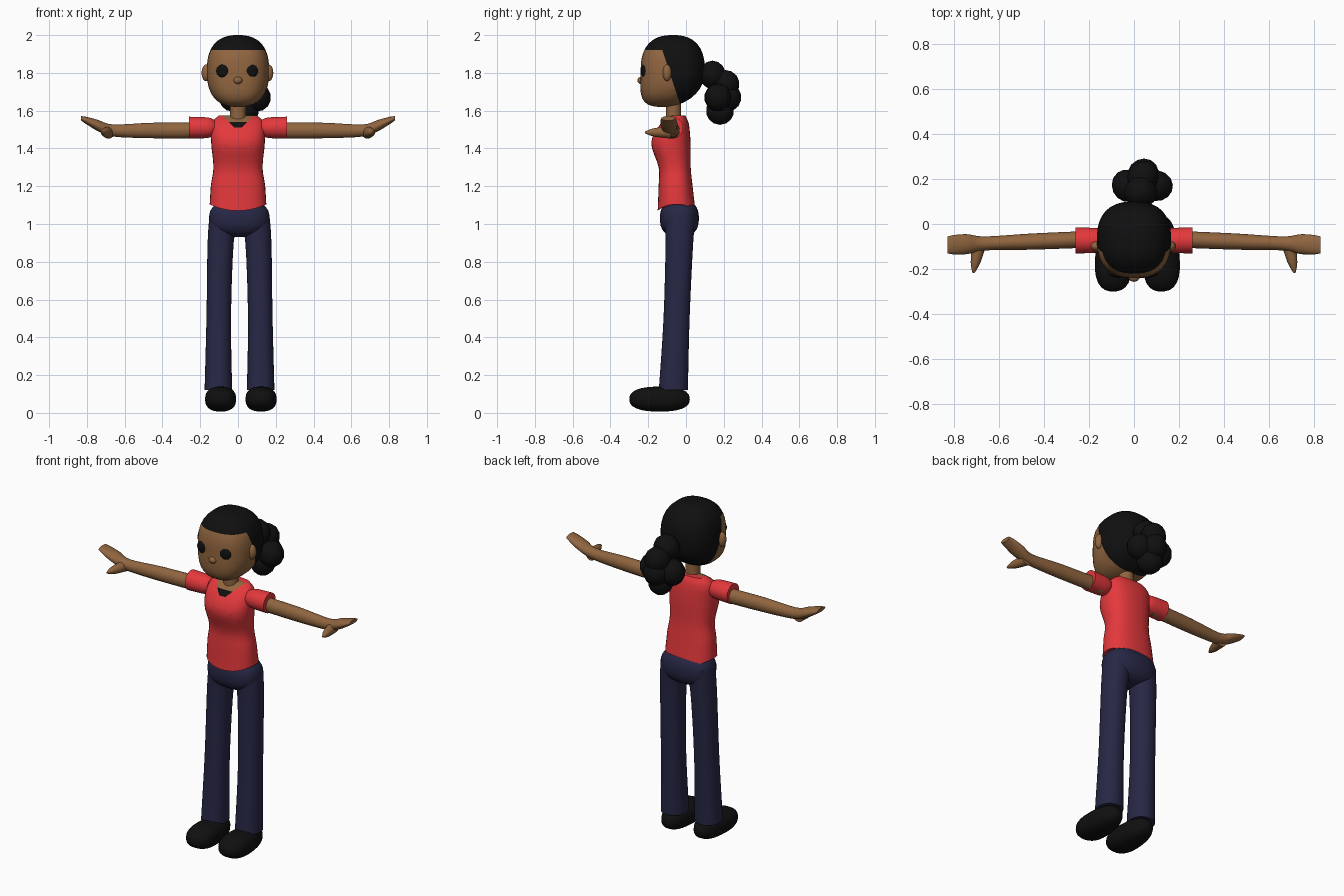
import bpy, bmesh, math
from mathutils import Vector, Matrix

cube = bpy.data.objects.get("Cube")
if cube:
    bpy.data.objects.remove(cube, do_unlink=True)


def material(name, *rgb):
    mat = bpy.data.materials.new(name)
    mat.use_nodes = True
    mat.diffuse_color = (*rgb, 1)
    shader = next(node for node in mat.node_tree.nodes if node.type == 'BSDF_PRINCIPLED')
    shader.inputs["Base Color"].default_value = mat.diffuse_color
    return mat


SKIN = material("brown_skin", .28, .13, .05)
RED = material("red_cloth", .78, .04, .045)
NAVY = material("navy_cloth", .02, .02, .06)
BLACK = material("black", .005, .005, .005)


def finish(name, bm, *materials):
    """Turn a bmesh into a smooth shaded object that keeps sharp rims."""
    bmesh.ops.recalc_face_normals(bm, faces=bm.faces[:])
    mesh = bpy.data.meshes.new(name)
    bm.to_mesh(mesh)
    bm.free()
    for mat in materials:
        mesh.materials.append(mat)
    mesh.shade_smooth()
    mesh.set_sharp_from_angle(angle=math.radians(50))
    bpy.context.collection.objects.link(bpy.data.objects.new(name, mesh))


def rounded(centre, size, power=2, turn=0, detail=32):
    """A ball that grows boxier as the power rises."""
    bm = bmesh.new()
    bmesh.ops.create_uvsphere(bm, u_segments=detail, v_segments=detail // 2, radius=1)
    for vert in bm.verts:
        vert.co /= sum(abs(value) ** power for value in vert.co) ** (1 / power)
    bm.transform(Matrix.Translation(centre) @ Matrix.Rotation(turn, 4, 'Z')
                 @ Matrix.Diagonal((*size, 1)))
    return bm


def blend(before, start, end, after, t):
    """Catmull-Rom value between start and end."""
    slope_in, slope_out = (end - before) / 2, (after - start) / 2
    gap = end - start
    return start + t * (slope_in + t * (3 * gap - 2 * slope_in - slope_out
                                        + t * (slope_in + slope_out - 2 * gap)))


def loft(rings, axis='z', power=2, sides=32, steps=4):
    """Skin over rings of (place on axis, two centre values, two radii)."""
    padded = [rings[0], *rings, rings[-1]]
    fine = [[blend(*values, step / steps) for values in zip(*padded[i:i + 4])]
            for i in range(len(rings) - 1) for step in range(steps)]
    bm = bmesh.new()
    loops = []
    for place, a, b, radius_a, radius_b in fine + [rings[-1]]:
        loop = []
        for i in range(sides):
            angle = math.tau * i / sides
            c, s = math.cos(angle), math.sin(angle)
            u = a + radius_a * math.copysign(abs(c) ** (2 / power), c)
            v = b + radius_b * math.copysign(abs(s) ** (2 / power), s)
            point = {'x': (place, u, v), 'y': (u, place, v), 'z': (u, v, place)}[axis]
            loop.append(bm.verts.new(point))
        loops.append(loop)
    for lower, upper in zip(loops, loops[1:]):
        for i in range(sides):
            bm.faces.new((lower[i - 1], lower[i], upper[i], upper[i - 1]))
    bm.faces.new(loops[0])
    bm.faces.new(loops[-1])
    return bm


def cut(bm, point, normal):
    bmesh.ops.bisect_plane(bm, geom=bm.verts[:] + bm.edges[:] + bm.faces[:],
                           plane_co=point, plane_no=normal, dist=1e-5)


# Head: chin pushed forward, hairline cut over the forehead and behind the ears
head_centre = Vector((0, -.07, 1.81))
head = rounded(head_centre, (.165, .17, .19), power=2.5, detail=40)
for vert in head.verts:
    drop = max(0, head_centre.z - vert.co.z)
    vert.co.y -= 1.6 * drop ** 2
crown, nape = Vector((0, -.125, 1.92)), Vector((0, -.03, 1.63))
slant = (nape - crown).cross(Vector((-1, 0, 0)))
if slant.y < 0:
    slant.negate()
cut(head, crown, (0, 0, 1))
cut(head, crown, slant)
for face in head.faces:
    offset = face.calc_center_median() - crown
    face.material_index = int(offset.z > 0 or offset.dot(slant) > 0)
finish("head", head, SKIN, BLACK)
finish("nose", rounded((0, -.235, 1.76), (.024, .022, .02)), SKIN)
finish("neck", loft([(z, 0, -.066, .042, .04) for z in (1.52, 1.66)]), SKIN)

# Bushy ponytail
lumps = [(.03, .14, 1.79), (.04, .21, 1.74), (-.03, .17, 1.67),
         (.1, .17, 1.67), (.04, .22, 1.67), (.04, .18, 1.6)]
for number, place in enumerate(lumps):
    lump = rounded(place, (.075, .07, .075), turn=number, detail=14)
    finish(f"ponytail_lump_{number}", lump, BLACK)

# Shirt body, with a raised hem at the sides and the neckline cut into the front
shirt = loft([(z, 0, y, width, depth) for z, y, width, depth in (
    (1.07, -.05, .15, .1), (1.2, -.055, .144, .09), (1.3, -.06, .13, .085),
    (1.43, -.08, .142, .104), (1.53, -.06, .14, .075), (1.575, -.04, .1, .035))], power=2.4)
for vert in shirt.verts:
    vert.co.z += 15 * max(0, 1.17 - vert.co.z) * vert.co.x ** 2
neck_low, neck_mid, neck_back = 1.51, 1.54, -.045
for height in (neck_low, neck_mid):
    cut(shirt, (0, 0, height), (0, 0, 1))
for s in (1, -1):
    cut(shirt, (0, 0, neck_low - .02), (s, 0, -1))
cut(shirt, (0, neck_back, 0), (0, 1, 0))
for face in shirt.faces:
    x, y, z = face.calc_center_median()
    if y < neck_back and z > neck_low and abs(x) < z - neck_low + .02:
        face.material_index = 1 if z > neck_mid else 2
finish("shirt", shirt, RED, SKIN, BLACK)

# Hips of the trousers
finish("trouser_hips", rounded((.007, -.035, 1.03), (.16, .103, .1), power=2.5), NAVY)

for side, s in (("left", 1), ("right", -1)):
    # Eye and ear
    eye = rounded((s * .077 - .005, -.224, 1.81), (.034, .014, .034), turn=s * .2)
    finish(side + "_eye", eye, BLACK)
    ear = rounded((s * .166 - .003, -.1, 1.8), (.024, .023, .044), turn=s * .3)
    finish(side + "_ear", ear, SKIN)

    # Sleeve
    sleeve = loft([(s * x, -.073, 1.51, radius, radius)
                   for x, radius in ((.125, .04), (.16, .054), (.26, .058))], 'x')
    finish(side + "_sleeve", sleeve, RED)

    # Arm, rising into a flat hand
    arm = loft([(s * x, -.06 - .04 * x, 1.495 + .43 * max(0, x - .68), depth, height)
                for x, depth, height in (
                    (.18, .037, .042), (.45, .036, .041), (.66, .031, .032),
                    (.74, .044, .03), (.8, .043, .02), (.83, .037, .012))], 'x', sides=24)
    finish(side + "_arm", arm, SKIN)
    thumb = loft([(y, s * (.67 - .2 * y), 1.485, radius, radius)
                  for y, radius in ((-.08, .033), (-.17, .022), (-.217, .005))], 'y', sides=16)
    finish(side + "_thumb", thumb, SKIN)

    # Flared trouser leg
    leg = loft([(z, s * x + .008, y, width, width + .004) for z, x, y, width in (
        (.12, .112, -.067, .073), (.5, .11, -.05, .065),
        (.9, .1, -.035, .069), (1.05, .08, -.03, .078))], power=2.2)
    finish(side + "_trouser_leg", leg, NAVY)

    # Shoe, narrowing towards the heel
    middle = s * .107 + .015
    shoe = rounded((middle, -.14, .073), (.08, .16, .066), power=2.5)
    for vert in shoe.verts:
        vert.co.x -= (vert.co.x - middle) * (vert.co.y + .14)
    finish(side + "_shoe", shoe, BLACK)
